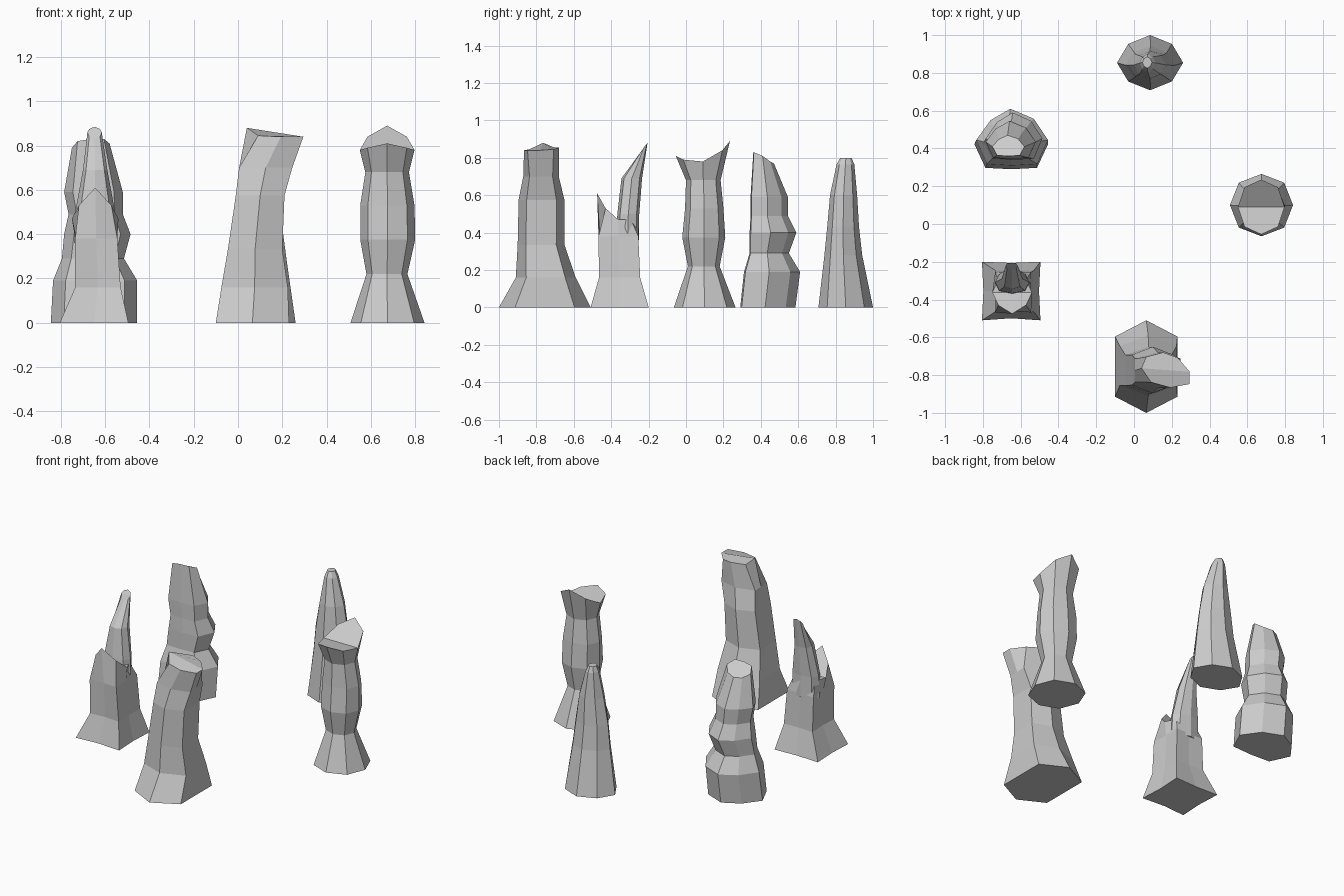
import bpy

# Cross-section outlines: eight points, anticlockwise from +x, in half-widths
def outline(fx, fy):
    return [(1, 0), (fx, fy), (0, 1), (-fx, fy), (-1, 0), (-fx, -fy), (0, -1), (fx, -fy)]


def pillar(name, shape, rings, top=(0,) * 8, top_shape=None):
    """Loft rings given as (z, x0, x1, y0, y1); top holds height offsets of the last ring."""
    verts, faces = [], []
    for i, (z, x0, x1, y0, y1) in enumerate(rings):
        last = i == len(rings) - 1
        pts = top_shape if last and top_shape else shape
        for k, (u, v) in enumerate(pts):
            verts.append(((x0 + x1) / 2 + u * (x1 - x0) / 2,
                          (y0 + y1) / 2 + v * (y1 - y0) / 2,
                          z + (top[k] if last else 0)))
    for i in range(len(rings) - 1):
        for k in range(8):
            a, b = i * 8 + k, i * 8 + (k + 1) % 8
            faces.append((a, b, b + 8, a + 8))
    t = (len(rings) - 1) * 8
    # bottom, then a cap folded along the side-to-side line
    faces.append(tuple(range(7, -1, -1)))
    faces.append(tuple(t + k for k in (0, 1, 2, 3, 4)))
    faces.append(tuple(t + k for k in (4, 5, 6, 7, 0)))
    me = bpy.data.meshes.new(name)
    me.from_pydata(verts, [], faces)
    me.update()
    ob = bpy.data.objects.new(name, me)
    bpy.context.collection.objects.link(ob)
    return ob


# Front pillar: flared foot, leaning head
pillar("front_pillar", outline(1, .65), [
    (0, -.10, .23, -1.0, -.51),
    (.16, -.075, .225, -.91, -.59),
    (.335, -.045, .20, -.90, -.65),
    (.575, -.01, .21, -.895, -.65),
    (.70, .005, .245, -.87, -.68),
    (.845, .04, .295, -.866, -.68)],
    top=(-.005, 0, .01, .01, .035, 0, -.005, -.005),
    top_shape=[(1, -.1), (.5, .7), (-.1, 1), (-.8, .75), (-1, .1), (-.6, -.7), (.2, -1), (1, -.8)])

# Right pillar: rippled shaft with a notched top
pillar("right_pillar", outline(.72, .72), [
    (0, .508, .842, -.065, .265),
    (.22, .58, .765, .01, .18),
    (.375, .552, .80, -.02, .21),
    (.53, .552, .797, -.005, .2),
    (.68, .575, .772, .0, .185),
    (.79, .55, .797, -.055, .235)],
    top=(-.01, .05, .10, .05, -.01, .0, .02, .0))

# Back pillar: slim taper
pillar("back_pillar", outline(.66, .68), [
    (0, -.09, .26, .708, 1.0),
    (.28, -.045, .22, .74, .942),
    (.43, -.03, .20, .755, .925),
    (.60, 0, .17, .77, .915),
    (.765, .03, .115, .805, .90),
    (.80, .045, .095, .825, .885)])

# Back left pillar: stacked ledges with a slanted top
pillar("back_left_pillar",
       [(1, -.1), (.6, .65), (-.05, 1), (-.6, .6), (-1, -.1), (-.7, -.95), (0, -1), (.7, -.95)], [
    (0, -.845, -.455, .29, .585),
    (.19, -.835, -.455, .31, .61),
    (.29, -.795, -.515, .34, .55),
    (.40, -.785, -.485, .34, .59),
    (.49, -.765, -.52, .345, .545),
    (.59, -.785, -.52, .345, .545),
    (.77, -.75, -.58, .36, .47)],
    top=(.04, .01, .0, .0, .02, .05, .06, .06))

# Front left pillar: body with a low front point
pillar("front_left_pillar_body",
       [(.95, 0), (1, 1), (0, .96), (-1, 1), (-.95, 0), (-1, -1), (0, -.93), (1, -1)], [
    (0, -.805, -.495, -.51, -.2),
    (.16, -.735, -.53, -.465, -.245),
    (.38, -.735, -.545, -.468, -.255),
    (.47, -.75, -.54, -.475, -.25)],
    top=(0, 0, 0, 0, 0, .06, .14, .06), top_shape=outline(.7, .6))

# Front left pillar: tall back spire
pillar("front_left_pillar_spire", outline(.75, .75), [
    (.36, -.74, -.55, -.375, -.25),
    (.50, -.735, -.555, -.367, -.25),
    (.69, -.70, -.59, -.345, -.235),
    (.86, -.68, -.615, -.24, -.205)],
    top=(0, .015, .025, .015, 0, -.02, -.03, -.02))
